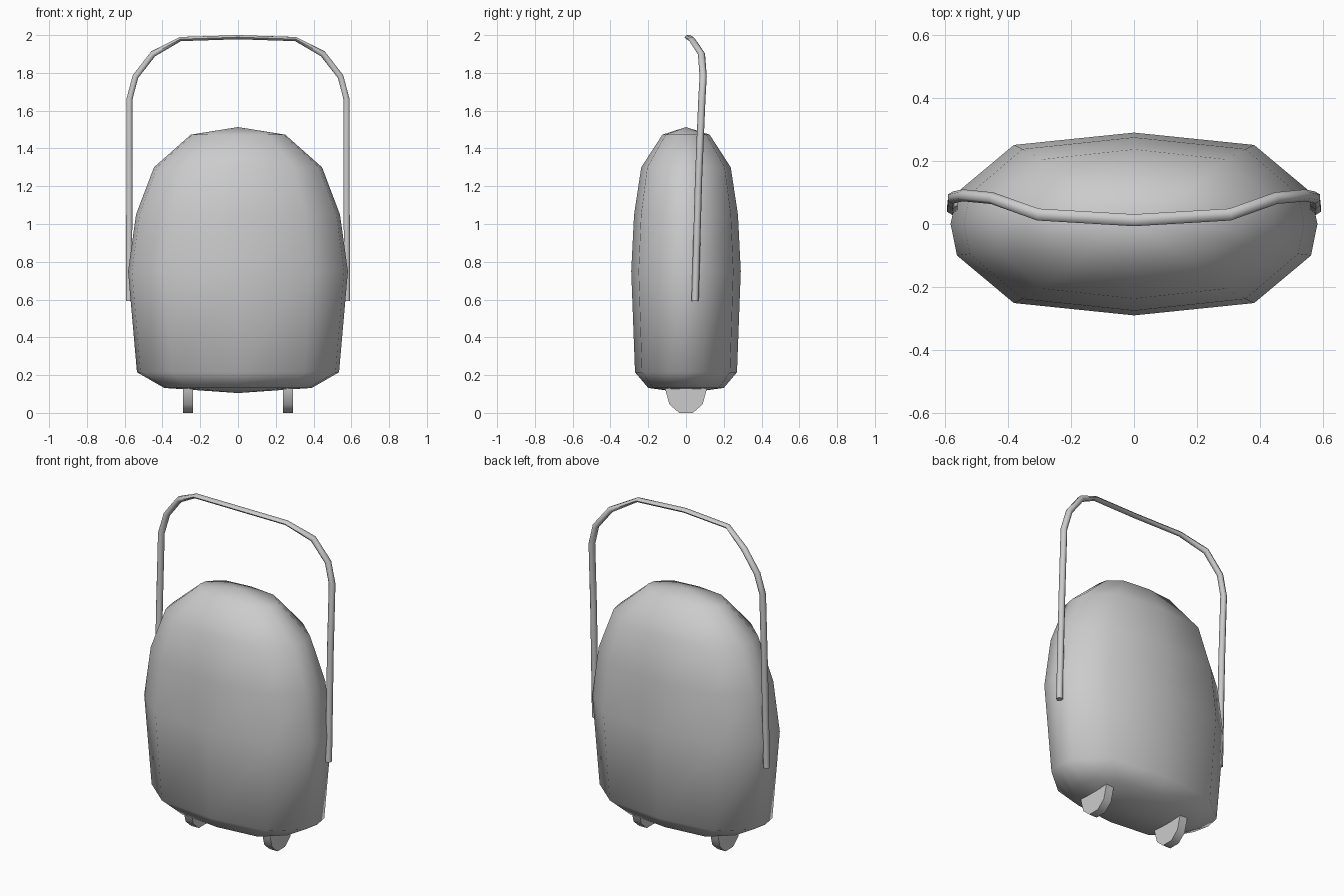
import bpy, bmesh, math
from mathutils import Vector

if "Cube" in bpy.data.objects:
    bpy.data.objects.remove(bpy.data.objects["Cube"])


def finish(bm, name, angle):
    bmesh.ops.recalc_face_normals(bm, faces=bm.faces[:])
    me = bpy.data.meshes.new(name)
    bm.to_mesh(me)
    bm.free()
    ob = bpy.data.objects.new(name, me)
    bpy.context.collection.objects.link(ob)
    bpy.ops.object.select_all(action='DESELECT')
    ob.select_set(True)
    bpy.context.view_layer.objects.active = ob
    bpy.ops.object.shade_smooth_by_angle(angle=math.radians(angle))
    return ob


def bridge(bm, a, b):
    n = len(a)
    for i in range(n):
        j = (i + 1) % n
        bm.faces.new((a[i], a[j], b[j], b[i]))


# Suitcase shell: 12-sided rounded section, scaled per ring, closed with poles
quarter = [(1, 0), (0.965, 0.345), (0.655, 0.865), (0, 1)]
half = quarter + [(-x, y) for x, y in quarter[-2::-1]]
section = half + [(x, -y) for x, y in half[-2:0:-1]]
rings = [(0.39, 0.20, 0.132), (0.535, 0.27, 0.215), (0.582, 0.29, 0.75),
         (0.54, 0.275, 1.05), (0.445, 0.237, 1.30), (0.25, 0.125, 1.473)]
bm = bmesh.new()
loops = [[bm.verts.new((x * sx, y * sy, z)) for x, y in section]
         for sx, sy, z in rings]
for a, b in zip(loops, loops[1:]):
    bridge(bm, a, b)
for loop, z in ((loops[0], 0.105), (loops[-1], 1.513)):
    pole = bm.verts.new((0, 0, z))
    for i in range(len(loop)):
        bm.faces.new((loop[i], loop[(i + 1) % len(loop)], pole))
finish(bm, "suitcase_shell", 75)

# Pull handle: flattened hexagonal tube swept along a mirrored path
side = [(0.577, 0.048, 0.592), (0.575, 0.067, 1.25), (0.575, 0.084, 1.66),
        (0.543, 0.091, 1.78), (0.45, 0.082, 1.90), (0.305, 0.030, 1.979)]
path = [Vector(p) for p in side + [(0, 0.012, 1.989)]
        + [(-x, y, z) for x, y, z in side[::-1]]]
bm = bmesh.new()
tube = []
for i, p in enumerate(path):
    t = (path[min(i + 1, len(path) - 1)] - path[max(i - 1, 0)]).normalized()
    n = t.cross(Vector((0, 1, 0))).normalized()
    b = n.cross(t).normalized()
    r = 0.011 if abs(p.x) < 0.35 else 0.016
    tube.append([bm.verts.new(p + n * r * math.sin(k * math.pi / 3)
                              / math.sin(math.pi / 3)
                              + b * 0.019 * math.cos(k * math.pi / 3))
                 for k in range(6)])
for a, b in zip(tube, tube[1:]):
    bridge(bm, a, b)
bm.faces.new(tube[0])
bm.faces.new(tube[-1])
finish(bm, "pull_handle", 65)

# Wheels: half-round blocks tucked into the base
right = [(0.036, 0), (0.088, 0.045), (0.11, 0.125), (0.11, 0.15)]
outline = right + [(-y, z) for y, z in right[::-1]]
for name, cx in (("wheel_left", -0.265), ("wheel_right", 0.265)):
    bm = bmesh.new()
    a, b = ([bm.verts.new((cx + dx, y, z)) for y, z in outline]
            for dx in (-0.026, 0.026))
    bridge(bm, a, b)
    bm.faces.new(a)
    bm.faces.new(b)
    finish(bm, name, 50)
